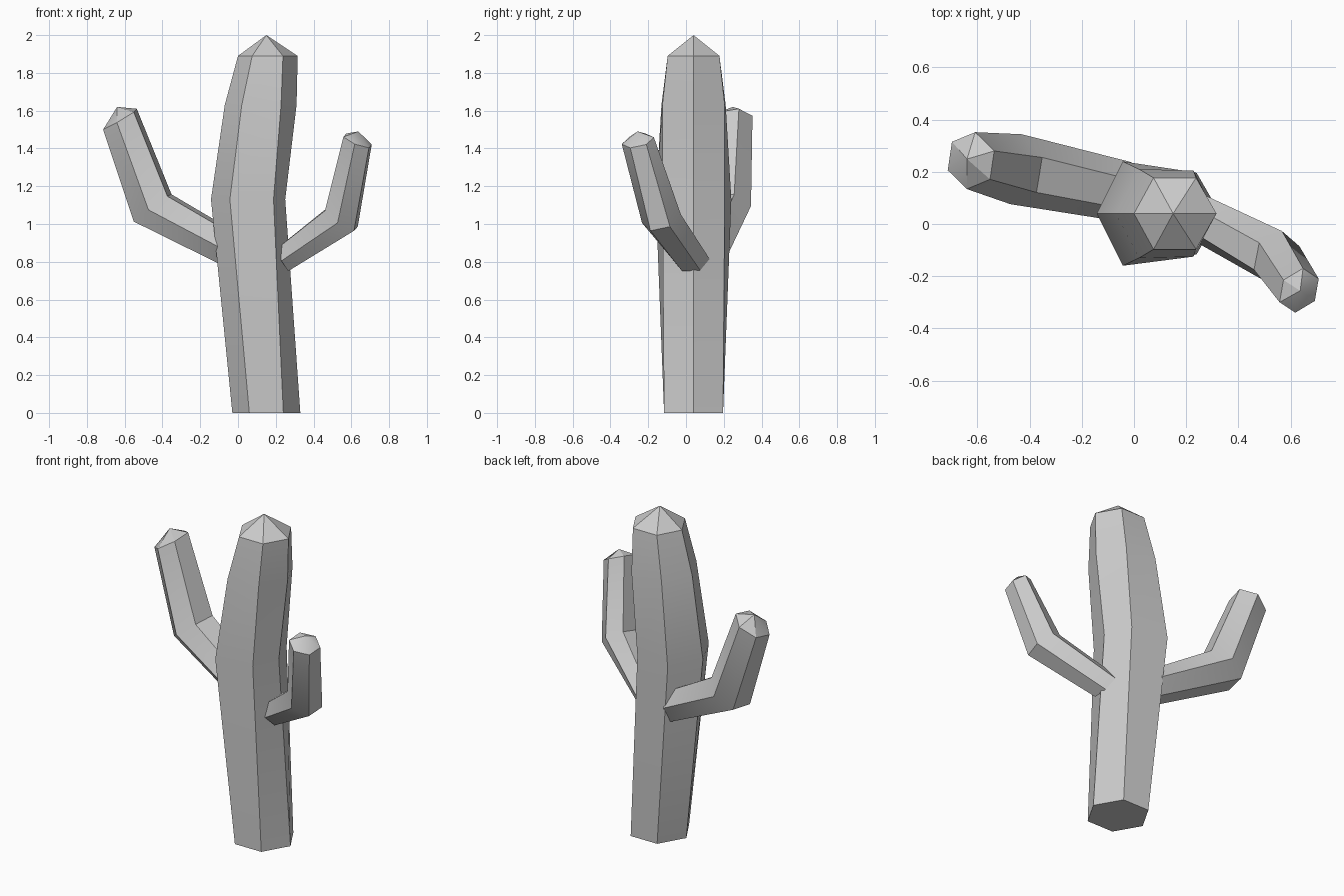
import bpy, bmesh, math
from mathutils import Vector

if "Cube" in bpy.data.objects:
    bpy.data.objects.remove(bpy.data.objects["Cube"])


def loft(name, rings, apex):
    """Skin six-sided rings, cap the start and close the end to a point."""
    bm = bmesh.new()
    loops = [[bm.verts.new(p) for p in ring] for ring in rings]
    tip = bm.verts.new(apex)
    bm.faces.new(loops[0])
    for lo, hi in zip(loops, loops[1:]):
        for i in range(6):
            j = (i + 1) % 6
            bm.faces.new((lo[i], lo[j], hi[j], hi[i]))
    for i in range(6):
        bm.faces.new((loops[-1][i], loops[-1][(i + 1) % 6], tip))
    bmesh.ops.recalc_face_normals(bm, faces=bm.faces)
    mesh = bpy.data.meshes.new(name)
    bm.to_mesh(mesh)
    bm.free()
    obj = bpy.data.objects.new(name, mesh)
    bpy.context.collection.objects.link(obj)
    bpy.ops.object.select_all(action='DESELECT')
    obj.select_set(True)
    bpy.context.view_layer.objects.active = obj
    bpy.ops.object.shade_smooth_by_angle(angle=math.radians(30))
    return obj


def hexagon(centre, a, b):
    """Skewed hexagon from its centre and two neighbouring corner offsets."""
    c, a, b = Vector(centre), Vector(a), Vector(b)
    return [c + a, c + b, c + b - a, c - a, c - b, c + a - b]


def trunk_ring(z, x0, x1, x2, x3, left_half, right_half, y=0.04):
    """Hexagon with corners left and right, given the four corner x positions."""
    return [(x3, y, z), (x2, y + right_half, z), (x1, y + left_half, z),
            (x0, y, z), (x1, y - left_half, z), (x2, y - right_half, z)]


# Leaning trunk
loft("trunk", [
    trunk_ring(0.00, -0.03, 0.06, 0.24, 0.33, 0.156, 0.156),
    trunk_ring(1.13, -0.143, -0.043, 0.188, 0.25, 0.20, 0.165),
    trunk_ring(1.63, -0.07, 0.02, 0.228, 0.31, 0.17, 0.165),
    trunk_ring(1.89, 0.0, 0.075, 0.238, 0.316, 0.137, 0.137),
], (0.15, 0.04, 2.0))

# Left arm: root, elbow, tip
loft("left_arm", [
    hexagon((-0.01, 0.12, 0.85), (0, -0.117, -0.02), (0, -0.05, -0.105)),
    hexagon((-0.452, 0.21, 1.085), (-0.022, -0.134, -0.01), (-0.10, -0.045, -0.072)),
    hexagon((-0.625, 0.243, 1.555), (-0.016, -0.109, -0.018), (-0.089, -0.037, -0.055)),
], (-0.64, 0.249, 1.62))

# Right arm: root, elbow, tip
loft("right_arm", [
    hexagon((0.235, 0.03, 0.81), (0.035, 0.045, -0.055), (0.005, 0.095, 0.005)),
    hexagon((0.547, -0.13, 1.028), (0.087, 0.045, -0.042), (0.02, 0.103, 0.022)),
    hexagon((0.633, -0.255, 1.441), (0.075, 0.045, -0.02), (0.015, 0.085, 0.018)),
], (0.637, -0.256, 1.49))
